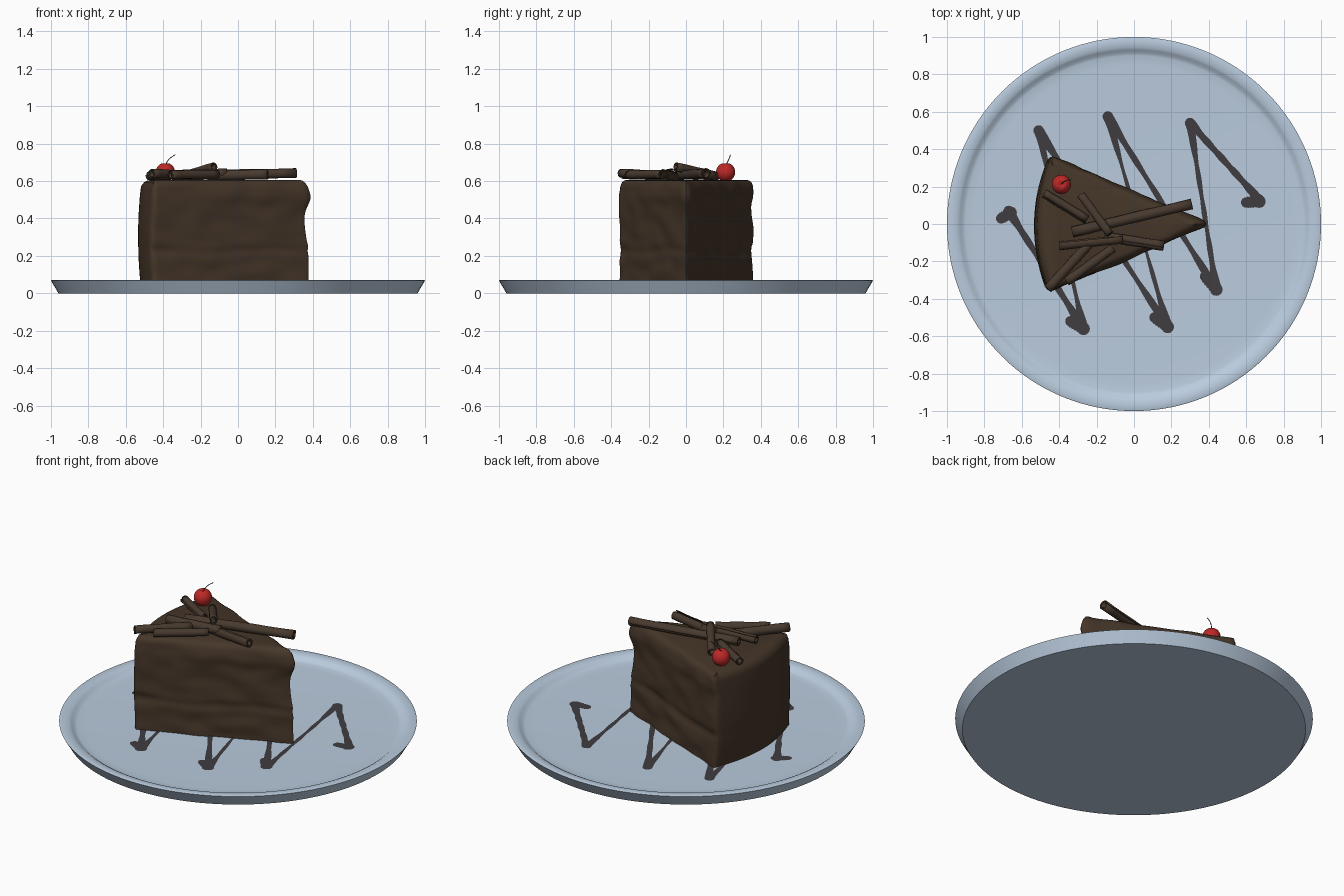
import bpy, bmesh, math
from mathutils import Vector, noise

if "Cube" in bpy.data.objects:
    bpy.data.objects.remove(bpy.data.objects["Cube"])


def material(name, rgb):
    m = bpy.data.materials.new(name)
    m.diffuse_color = (*rgb, 1)
    m.use_nodes = True
    m.node_tree.nodes["Principled BSDF"].inputs["Base Color"].default_value = m.diffuse_color
    return m


CERAMIC = material("pale_blue_ceramic", (0.49, 0.60, 0.73))
SAUCE = material("dark_sauce", (0.05, 0.046, 0.050))
CAKE = material("chocolate_frosting", (0.060, 0.037, 0.022))
CURL = material("chocolate_curl", (0.064, 0.042, 0.028))
RED = material("cherry_red", (0.50, 0.022, 0.020))
STEM = material("stem_brown", (0.045, 0.035, 0.030))


def finish(name, bm, mat, angle=40, fix=True):
    if fix:
        bmesh.ops.recalc_face_normals(bm, faces=bm.faces)
    me = bpy.data.meshes.new(name)
    bm.to_mesh(me)
    bm.free()
    me.materials.append(mat)
    me.shade_smooth()
    me.set_sharp_from_angle(angle=math.radians(angle))
    ob = bpy.data.objects.new(name, me)
    bpy.context.collection.objects.link(ob)
    return ob


def loft(bm, rings, closed=True):
    """Bridge equally long rings of points."""
    vs = [[bm.verts.new(p) for p in r] for r in rings]
    n = len(vs[0])
    for a, b in zip(vs, vs[1:]):
        for i in range(n if closed else n - 1):
            j = (i + 1) % n
            bm.faces.new((a[i], a[j], b[j], b[i]))
    return vs


def floor_z(r):
    return 0.030 + 0.012 * (r / 0.9) ** 2


# plate: lathed shallow dish with a flat rim
def circle(r, z, n=128):
    return [(r * math.cos(2 * math.pi * i / n), r * math.sin(2 * math.pi * i / n), z) for i in range(n)]


profile = [(0.96, 0), (1.0, 0.068), (0.995, 0.071), (0.945, 0.066), (0.93, 0.058), (0.915, 0.046)]
profile += [(r / 20, floor_z(r / 20)) for r in range(18, 0, -1)]
bm = bmesh.new()
rings = loft(bm, [circle(r, z) for r, z in profile])
bm.faces.new(rings[0][::-1])
bm.faces.new(rings[-1])
finish("plate", bm, CERAMIC)

# sauce drizzle: zigzag of thin ribbons, swelling at the turns
bm = bmesh.new()


def lay(x, y):
    return (x, y, floor_z(math.hypot(x, y)) + 0.003)


def ribbon(a, b, wa, wb, mid):
    a, b = Vector(a), Vector(b)
    side = (b - a).normalized().orthogonal()
    left, right = [], []
    for i in range(25):
        t = i / 24
        end = wa if t < 0.5 else wb
        w = mid + (end - mid) * abs(2 * t - 1) ** 4 + 0.002 * math.sin(t * 31)
        p = a.lerp(b, t)
        left.append(lay(*(p + side * w)))
        right.append(lay(*(p - side * w)))
    loft(bm, [left, right], closed=False)
    for c, w in ((a, wa), (b, wb)):
        bm.faces.new([bm.verts.new(lay(c.x + w * math.cos(k * math.pi / 8), c.y + w * math.sin(k * math.pi / 8)))
                      for k in range(16)])


turns = [(-0.67, 0.07), (-0.27, -0.56), (-0.51, 0.50), (0.18, -0.55),
         (-0.14, 0.575), (0.44, -0.35), (0.30, 0.54), (0.67, 0.13)]
mids = [0.016, 0.008, 0.013, 0.009, 0.014, 0.012, 0.017]
for i, m in enumerate(mids):
    ribbon(turns[i], turns[i + 1], 0.028, 0.028, m)
for a, b in (((-0.66, 0.06), (-0.71, 0.03)), ((0.67, 0.12), (0.60, 0.115)), ((-0.27, -0.56), (-0.34, -0.52)),
             ((0.18, -0.55), (0.11, -0.50)), ((0.44, -0.35), (0.38, -0.28))):
    ribbon(a, b, 0.034, 0.028, 0.030)
for f in bm.faces:
    f.normal_update()
    if f.normal.z < 0:
        f.normal_flip()
finish("sauce_drizzle", bm, SAUCE, fix=False)

# cake slice: wedge with a bowed back, wavy frosted sides and rounded top edge
tip, back_l, back_r = Vector((0.395, 0)), Vector((-0.455, 0.365)), Vector((-0.465, -0.365))
outline = [tip.lerp(back_l, i / 44) for i in range(44)]
for i in range(32):
    p = back_l.lerp(back_r, i / 32)
    p.x -= 0.075 * (1 - (2 * i / 32 - 1) ** 2)
    outline.append(p)
outline += [back_r.lerp(tip, i / 44) for i in range(44)]
n = len(outline)
for _ in range(2):
    outline = [(outline[i - 1] + outline[i] * 2 + outline[(i + 1) % n]) / 4 for i in range(n)]
normals = []
for i in range(n):
    d = outline[(i + 1) % n] - outline[i - 1]
    normals.append(Vector((d.y, -d.x)).normalized())

levels = [(0.03 + 0.018 * i, 0) for i in range(31)]
levels += [(0.582, 0.004), (0.594, 0.010), (0.602, 0.020), (0.606, 0.034)]
rings = []
for z, inset in levels:
    ring = []
    for p, nm in zip(outline, normals):
        back = max(0, nm.dot(Vector((-1, 0))))
        wave = noise.noise(Vector((p.x * 7, p.y * 7, z * 12))) * 0.010
        groove = -0.010 * math.exp(-((z - 0.225 - 0.01 * math.sin(p.x * 9)) / 0.022) ** 2)
        lip = 0.007 * math.exp(-((z - 0.52) / 0.04) ** 2)
        off = (wave + groove + lip) * (1 - 0.9 * min(1, back * 1.4))
        off -= inset * (1 + 0.4 * back)
        off -= 0.02 * back * ((z - 0.3) / 0.3) ** 2
        q = p + nm * off
        near_tip = max(0, min(1, (p.x - 0.2) / 0.16))
        dent = 0.025 * math.exp(-((z - 0.38) / 0.09) ** 2) + 0.02 * max(0, (z - 0.52) / 0.08)
        q.x -= near_tip * dent
        # keep the two sides from crossing at the tip
        if p.x > 0.2 and q.y * p.y < 0:
            q.y = p.y * 0.1
        ring.append((q.x, q.y, z))
    rings.append(ring)
bm = bmesh.new()
vs = loft(bm, rings)
bm.faces.new(vs[0][::-1])
bm.faces.new(vs[-1])
finish("cake_slice", bm, CAKE, 60)


# chocolate curls: rolled sheets
def curl(i, a, b, r):
    a, b = Vector(a), Vector(b)
    rot = (b - a).to_track_quat('Z', 'Y')
    bm = bmesh.new()
    rows = []
    for s in range(9):
        c = a.lerp(b, s / 8)
        row = []
        for k in range(37):
            t = k / 36
            ang = t * 3.4 * math.pi + i
            rad = r * (1 - 0.55 * t) * (1 + 0.04 * math.sin(s * 1.7 + i))
            row.append(c + rot @ Vector((rad * math.cos(ang), rad * math.sin(ang), 0)))
        rows.append(row)
    loft(bm, rows, closed=False)
    ob = finish(f"chocolate_curl_{i + 1}", bm, CURL, fix=False)
    mod = ob.modifiers.new("thickness", 'SOLIDIFY')
    mod.thickness = 0.005
    mod.offset = 0


curls = [((-0.33, -0.045, 0.628), (0.31, 0.105, 0.640), 0.028),
         ((-0.40, -0.115, 0.632), (-0.06, -0.080, 0.640), 0.025),
         ((-0.16, -0.065, 0.628), (0.16, -0.115, 0.636), 0.028),
         ((-0.48, 0.165, 0.630), (-0.25, 0.025, 0.632), 0.024),
         ((-0.285, 0.155, 0.630), (-0.13, -0.055, 0.678), 0.025),
         ((-0.46, -0.350, 0.640), (-0.24, -0.110, 0.630), 0.027),
         ((-0.36, -0.310, 0.632), (-0.11, -0.130, 0.635), 0.024)]
for i, c in enumerate(curls):
    curl(i, *c)

# cherry with a dimple at the top
bm = bmesh.new()
bmesh.ops.create_uvsphere(bm, u_segments=32, v_segments=20, radius=0.051)
for v in bm.verts:
    rr = math.hypot(v.co.x, v.co.y)
    if v.co.z > 0:
        v.co.z -= 0.012 * math.exp(-(rr / 0.014) ** 2)
    v.co += Vector((-0.388, 0.212, 0.648))
finish("cherry", bm, RED)

# cherry stem
cu = bpy.data.curves.new("cherry_stem", 'CURVE')
cu.dimensions = '3D'
cu.bevel_depth = 0.0022
cu.bevel_resolution = 2
sp = cu.splines.new('POLY')
path = [(-0.388, 0.212, 0.684), (-0.380, 0.222, 0.702), (-0.368, 0.230, 0.718), (-0.352, 0.235, 0.731), (-0.335, 0.237, 0.741)]
sp.points.add(len(path) - 1)
for pt, co in zip(sp.points, path):
    pt.co = (*co, 1)
cu.materials.append(STEM)
bpy.context.collection.objects.link(bpy.data.objects.new("cherry_stem", cu))
